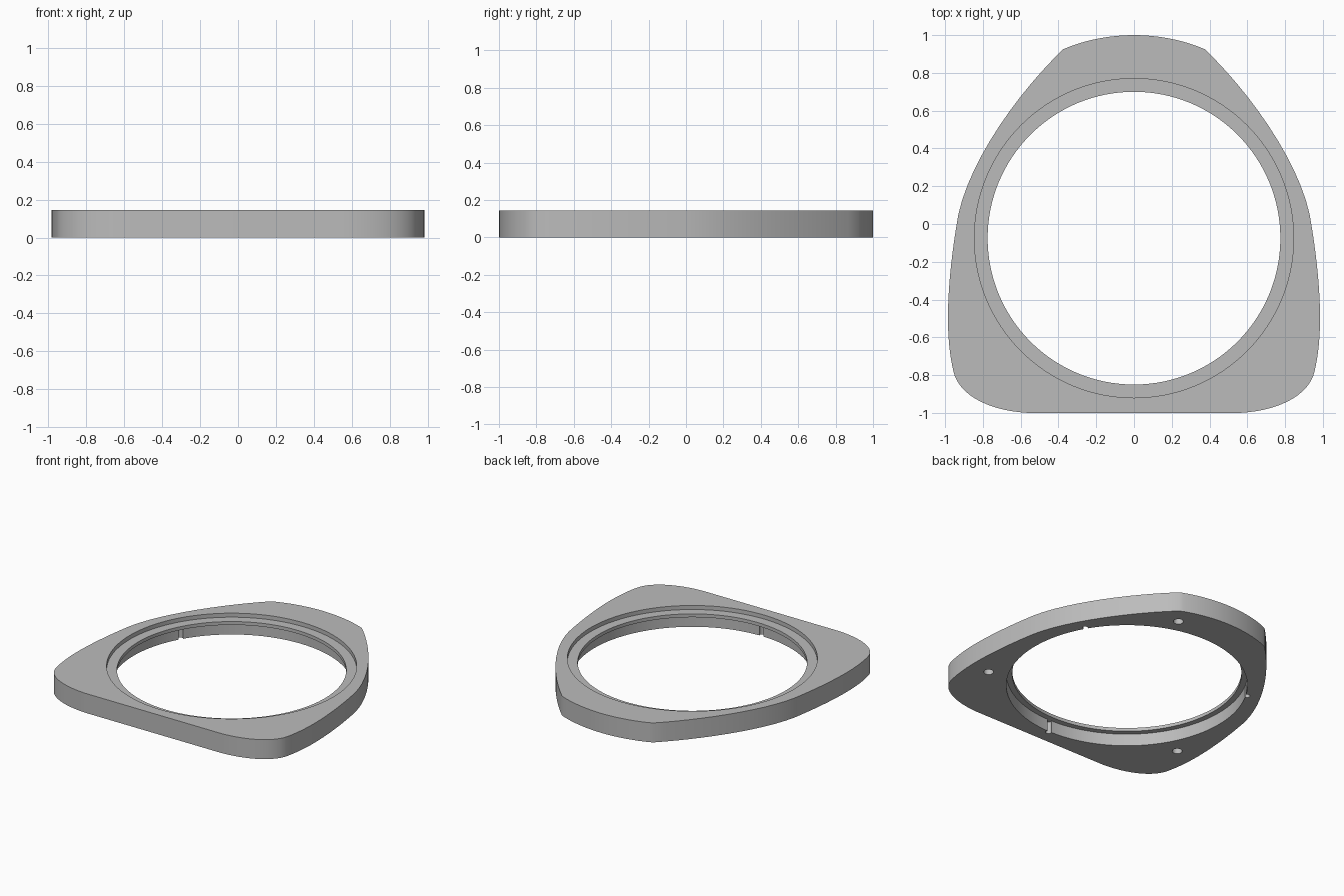
import bpy, bmesh, math
from mathutils import Vector
from mathutils.geometry import interpolate_bezier

cube = bpy.data.objects.get("Cube")
if cube:
    bpy.data.objects.remove(cube, do_unlink=True)

THICK = 0.145
CENTRE = Vector((0, -0.075, 0))

grey = bpy.data.materials.new("plain grey")
grey.use_nodes = True
grey.diffuse_color = (0.5, 0.5, 0.5, 1)
grey.node_tree.nodes["Principled BSDF"].inputs["Base Color"].default_value = (0.5, 0.5, 0.5, 1)


def make_object(name, bm):
    bmesh.ops.recalc_face_normals(bm, faces=bm.faces)
    mesh = bpy.data.meshes.new(name)
    bm.to_mesh(mesh)
    bm.free()
    mesh.materials.append(grey)
    obj = bpy.data.objects.new(name, mesh)
    bpy.context.collection.objects.link(obj)
    return obj


def prism(name, points, z0, z1):
    """Extrude a flat outline between two heights."""
    bm = bmesh.new()
    face = bm.faces.new([bm.verts.new((p[0], p[1], z0)) for p in points])
    ext = bmesh.ops.extrude_face_region(bm, geom=[face])
    top = [g for g in ext["geom"] if isinstance(g, bmesh.types.BMVert)]
    bmesh.ops.translate(bm, verts=top, vec=(0, 0, z1 - z0))
    return make_object(name, bm)


def circle(centre, radius, count):
    return [(centre[0] + radius * math.cos(math.tau * i / count),
             centre[1] + radius * math.sin(math.tau * i / count)) for i in range(count)]


def cut(target, cutter):
    mod = target.modifiers.new("cut", "BOOLEAN")
    mod.operation = "DIFFERENCE"
    mod.solver = "EXACT"
    mod.object = cutter
    bpy.context.view_layer.objects.active = target
    bpy.ops.object.modifier_apply(modifier=mod.name)
    bpy.data.objects.remove(cutter, do_unlink=True)


# Half outline as curve sections, from the back middle round to the flat front
sections = [
    ((0, 1), (0.13, 1), (0.27, 0.972), (0.375, 0.925)),
    ((0.375, 0.925), (0.6, 0.71), (0.865, 0.35), (0.93, 0.05)),
    ((0.93, 0.05), (0.96, -0.12), (0.985, -0.32), (0.985, -0.5)),
    ((0.985, -0.5), (0.985, -0.62), (0.97, -0.74), (0.947, -0.81)),
    ((0.947, -0.81), (0.9, -0.92), (0.75, -0.99), (0.56, -1)),
]
half = []
for a, h1, h2, b in sections:
    pts = interpolate_bezier(*(Vector((*p, 0)) for p in (a, h1, h2, b)), 13)
    half += [(p.x, p.y) for p in pts[:-1]]
half.append(sections[-1][-1])
outline = half + [(-x, y) for x, y in reversed(half[1:])]
plate = prism("mounting_plate", outline, 0, THICK)

# Stepped opening: top recess, thin lip, wider bore below
for radius, z0, z1 in ((0.775, -0.1, 0.3), (0.845, 0.115, 0.3), (0.815, -0.1, 0.09)):
    cut(plate, prism("bore_cutter", circle(CENTRE, radius, 128), z0, z1))

# Three small slots in the bore wall
for angle in (30, 150, 270):
    d = Vector((math.cos(math.radians(angle)), math.sin(math.radians(angle)), 0))
    cut(plate, prism("slot_cutter", circle(CENTRE + d * 0.825, 0.02, 16), -0.1, 0.09))

# Blind screw holes in the underside
for spot in ((0.832, -0.537), (-0.832, -0.537), (0.288, 0.81)):
    cut(plate, prism("screw_hole_cutter", circle(spot, 0.034, 24), -0.1, 0.1))

bpy.ops.object.select_all(action="DESELECT")
plate.select_set(True)
bpy.context.view_layer.objects.active = plate
bpy.ops.object.shade_smooth_by_angle(angle=math.radians(25))
